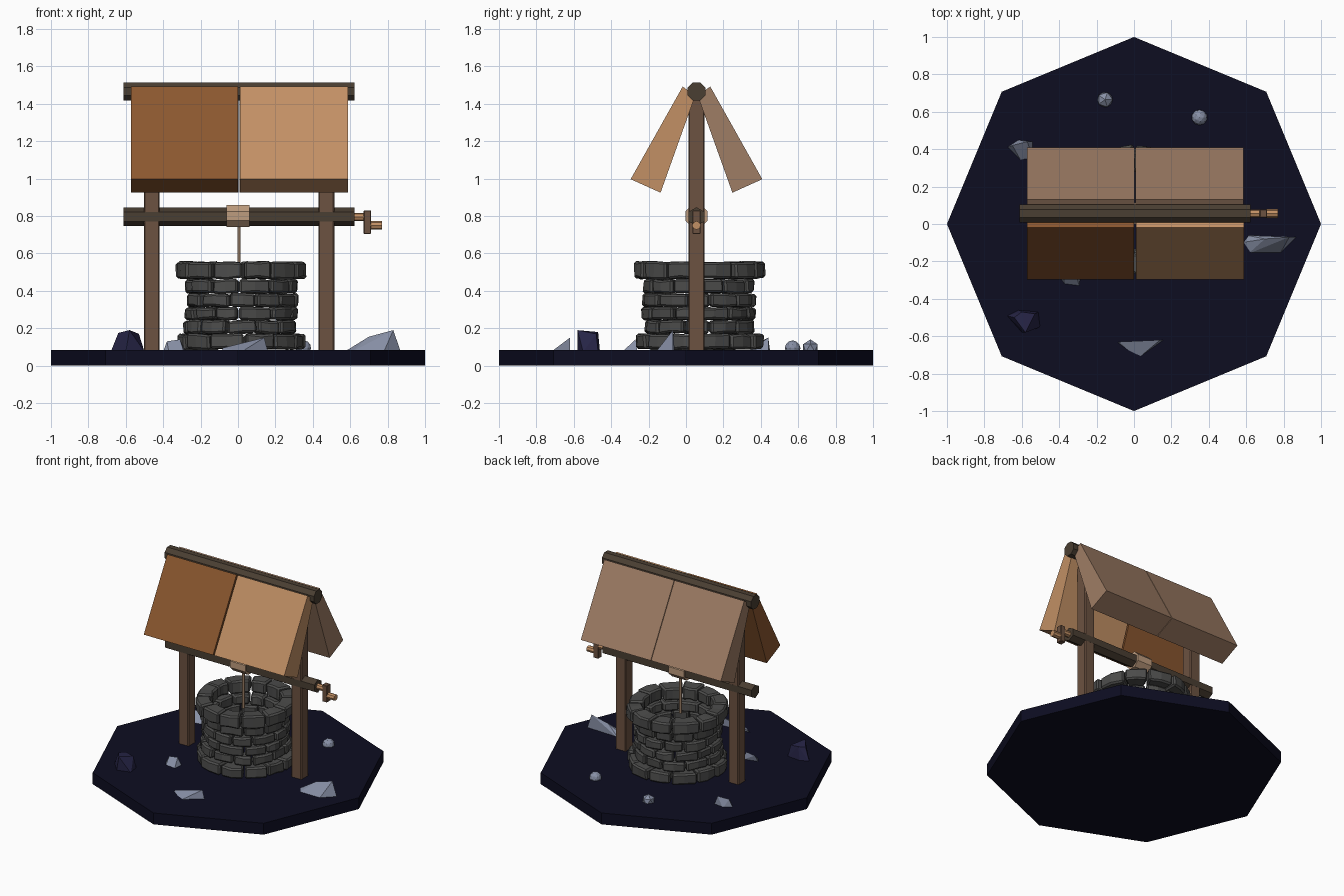
import bpy, bmesh, math, random
from mathutils import Vector, Matrix

if "Cube" in bpy.data.objects:
    bpy.data.objects.remove(bpy.data.objects["Cube"])

random.seed(4)
CX, CY, G = 0.005, 0.056, 0.085      # frame centre and ground height


def mat(name, r, g, b):
    m = bpy.data.materials.new(name)
    lin = [((c / 255 + 0.055) / 1.055) ** 2.4 if c > 10 else c / 255 / 12.92 for c in (r, g, b)]
    m.diffuse_color = (*lin, 1)
    m.use_nodes = True
    m.node_tree.nodes["Principled BSDF"].inputs["Base Color"].default_value = m.diffuse_color
    return m


NAVY = mat("ground navy", 13, 13, 33)
STONE = mat("stone grey", 76, 76, 75)
POST = mat("post brown", 108, 82, 65)
BEAM = mat("beam dark brown", 74, 62, 50)
TAN = mat("rope tan", 190, 156, 126)
ORANGE = mat("roof orange brown", 139, 87, 47)
LIGHT = mat("roof light tan", 194, 144, 101)
TAUPE = mat("roof taupe", 159, 125, 101)
ROCK = mat("rock blue grey", 136, 144, 166)
DARKROCK = mat("rock dark indigo", 38, 36, 70)


def finish(bm, name, material, bevel=0):
    bmesh.ops.recalc_face_normals(bm, faces=bm.faces)
    me = bpy.data.meshes.new(name)
    bm.to_mesh(me)
    bm.free()
    me.materials.append(material)
    ob = bpy.data.objects.new(name, me)
    bpy.context.collection.objects.link(ob)
    if bevel:
        mod = ob.modifiers.new("chipped edges", "BEVEL")
        mod.width, mod.segments, mod.limit_method = bevel, 1, "ANGLE"
        mod.angle_limit = math.radians(40)
    return ob


def box(name, material, lo, hi, bevel=0):
    bm = bmesh.new()
    lo, hi = Vector(lo), Vector(hi)
    bmesh.ops.create_cube(bm, size=1, matrix=Matrix.Translation((lo + hi) / 2) @ Matrix.Diagonal((*(hi - lo), 1)))
    return finish(bm, name, material, bevel)


def rod(name, material, centre, radius, length, sides, axis="X", turn=0.0):
    """Faceted bar centred on a point and lying along an axis."""
    bm = bmesh.new()
    rot = Matrix.Rotation(math.pi / 2, 4, "Y") if axis == "X" else Matrix()
    bmesh.ops.create_cone(bm, cap_ends=True, segments=sides, radius1=radius, radius2=radius, depth=length,
                          matrix=Matrix.Translation(centre) @ rot @ Matrix.Rotation(turn, 4, "Z"))
    return finish(bm, name, material)


def hull(name, material, pts):
    bm = bmesh.new()
    for p in pts:
        bm.verts.new(p)
    bmesh.ops.convex_hull(bm, input=bm.verts[:])
    return finish(bm, name, material)


# Octagonal ground slab
rod("ground_slab", NAVY, (0, 0, G / 2), 1.0, G, 8, "Z")


# Stone courses: curved, jittered blocks
def course(name, z0, z1, r_in, r_out, count, offset):
    bm = bmesh.new()
    step = math.tau / count
    cuts = [offset + (i + random.uniform(-0.13, 0.13)) * step for i in range(count)]
    for i in range(count):
        a0, a1 = cuts[i] + 0.018, cuts[(i + 1) % count] + (math.tau if i == count - 1 else 0) - 0.018
        push = random.uniform(-0.008, 0.012)
        rows = []
        for k in range(3):
            a = a0 + (a1 - a0) * k / 2
            ring = []
            for r, z in ((r_in, z0), (r_out, z0), (r_out, z1), (r_in, z1)):
                rr = r + push + random.uniform(-0.007, 0.007)
                ring.append(bm.verts.new((0.018 + rr * math.cos(a), 0.072 + rr * math.sin(a),
                                          z + random.uniform(-0.006, 0.006))))
            rows.append(ring)
        for p, q in zip(rows, rows[1:]):
            for j in range(4):
                bm.faces.new((p[j], p[(j + 1) % 4], q[(j + 1) % 4], q[j]))
        bm.faces.new(rows[0])
        bm.faces.new(rows[-1])
    finish(bm, name, STONE, 0.011)


heights = (0.088, 0.172, 0.246, 0.315, 0.388, 0.463)
for i in range(5):
    r_out = 0.335 if i == 0 else 0.30
    course(f"stone_course_{i + 1}", heights[i], heights[i + 1] - 0.004, 0.215, r_out, 12,
           math.pi / 2 + (i % 2) * math.pi / 12)
course("stone_rim", 0.466, 0.555, 0.235, 0.342, 12, math.pi / 2)

# Uprights, ridge beam and axle
for side, x in (("left", -0.461), ("right", 0.473)):
    box(f"{side}_post", POST, (x - 0.042, CY - 0.043, G - 0.01), (x + 0.042, CY + 0.043, 1.45), 0.006)
rod("ridge_beam", BEAM, (CX, CY, 1.466), 0.053, 1.235, 8, turn=math.pi / 8)
rod("axle", BEAM, (CX, CY, 0.797), 0.050, 1.235, 6, turn=math.pi / 2)

# Rope drum, hanging rope and crank
rod("rope_drum", TAN, (0, CY, 0.80), 0.064, 0.125, 8, turn=math.pi / 8)
rod("rope", TAN, (0.006, CY, 0.62), 0.010, 0.30, 6, "Z")
rod("crank_shaft", LIGHT, (0.645, CY, 0.795), 0.022, 0.06, 8)
box("crank_arm", POST, (0.672, CY - 0.022, 0.705), (0.712, CY + 0.022, 0.83), 0.003)
rod("crank_handle", LIGHT, (0.738, CY, 0.75), 0.023, 0.064, 8)

# Wedge-shaped roof panels: (distance from ridge line, height)
profile = ((0.074, 1.492), (0.352, 0.997), (0.192, 0.925), (0.006, 1.445))
for name, material, s, x0, x1 in (("front_left_roof", ORANGE, -1, -0.573, 0.0),
                                  ("front_right_roof", LIGHT, -1, 0.01, 0.589),
                                  ("back_left_roof", TAUPE, 1, -0.573, 0.003),
                                  ("back_right_roof", TAUPE, 1, 0.007, 0.585)):
    hull(name, material, [(x, CY + s * d, z) for x in (x0, x1) for d, z in profile])

# Loose pebbles
for i, (x, y, r) in enumerate(((-0.155, 0.665, 0.046), (0.35, 0.57, 0.042))):
    bm = bmesh.new()
    bmesh.ops.create_icosphere(bm, subdivisions=1 + i, radius=r, matrix=Matrix.Translation((x, y, G + r * 0.2)))
    finish(bm, f"pebble_{i + 1}", ROCK)

# Angular rock shards
B = G - 0.01
hull("right_shard", ROCK, [(0.57, -0.10, B), (0.61, -0.16, B), (0.78, -0.16, B), (0.87, -0.07, B),
                           (0.60, -0.06, B), (0.83, -0.07, 0.19), (0.70, -0.08, 0.155)])
hull("front_shard", ROCK, [(-0.09, -0.64, B), (0.02, -0.72, B), (0.16, -0.62, B),
                           (-0.08, -0.63, 0.095), (0.14, -0.62, 0.15)])
hull("near_shard", ROCK, [(-0.40, -0.29, B), (-0.37, -0.33, B), (-0.29, -0.34, B), (-0.28, -0.26, B),
                          (-0.38, -0.27, 0.13), (-0.31, -0.27, 0.14)])
hull("back_left_shard", ROCK, [(-0.68, 0.41, B), (-0.60, 0.33, B), (-0.54, 0.34, B), (-0.54, 0.44, B),
                               (-0.62, 0.45, B), (-0.65, 0.42, 0.14), (-0.57, 0.44, 0.15)])
hull("dark_rock", DARKROCK, [(-0.68, -0.49, B), (-0.60, -0.58, B), (-0.50, -0.55, B), (-0.51, -0.47, B),
                             (-0.62, -0.46, B), (-0.64, -0.50, 0.175), (-0.58, -0.58, 0.19),
                             (-0.53, -0.48, 0.17), (-0.60, -0.47, 0.18)])
